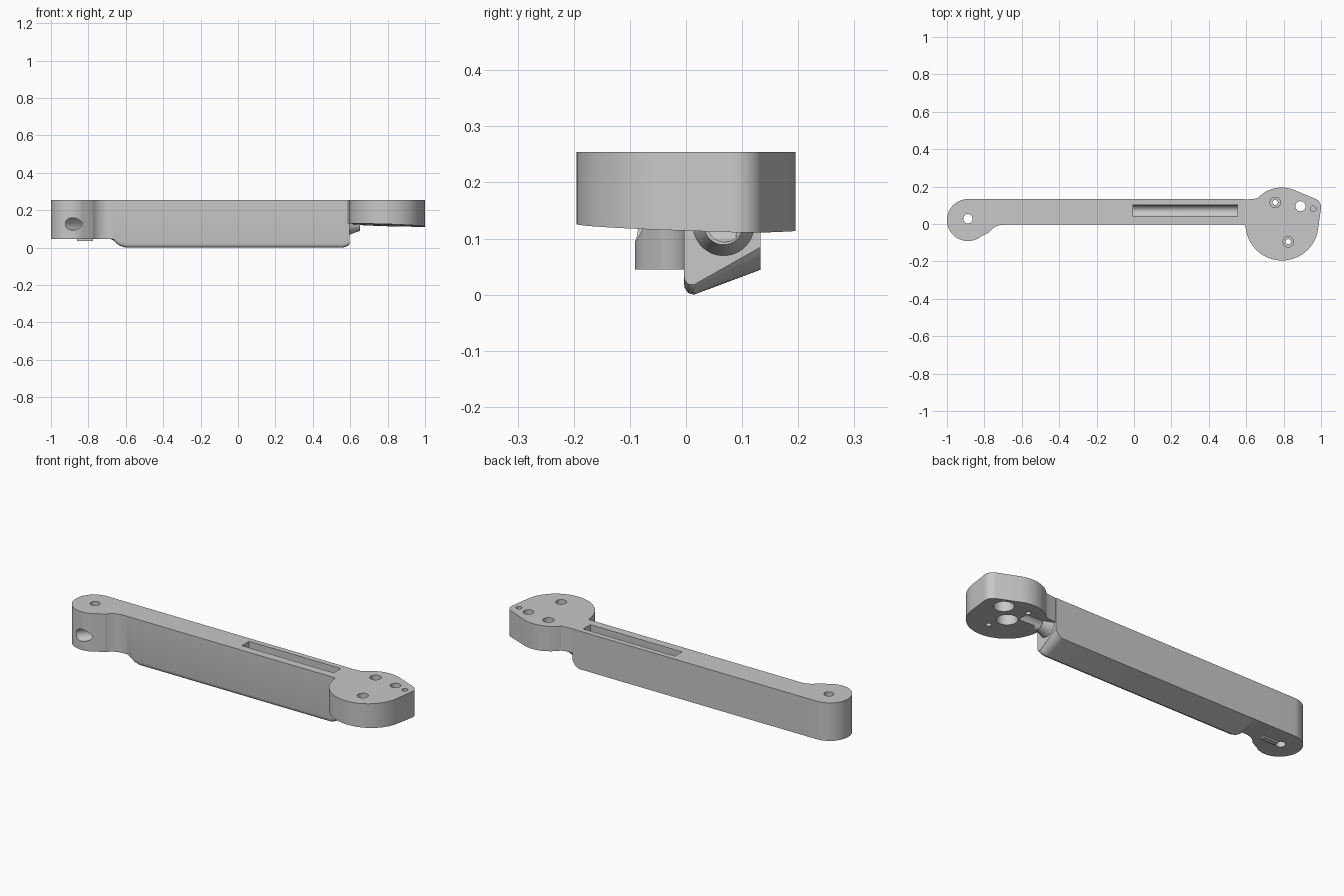
import bpy, bmesh, math
from mathutils import Vector

if "Cube" in bpy.data.objects:
    bpy.data.objects.remove(bpy.data.objects["Cube"])

TOP = 0.254
SHADE = (0.58, 0.58, 0.58, 1)
grey = bpy.data.materials.new("plain grey")
grey.use_nodes = True
grey.diffuse_color = SHADE
grey.node_tree.nodes["Principled BSDF"].inputs["Base Color"].default_value = SHADE


def loft(name, rings):
    """Skin a row of equal closed rings and cap both ends."""
    bm = bmesh.new()
    loops = [[bm.verts.new(p) for p in ring] for ring in rings]
    for a, b in zip(loops, loops[1:]):
        for i in range(len(a)):
            j = (i + 1) % len(a)
            bm.faces.new((a[i], a[j], b[j], b[i]))
    bm.faces.new(loops[0])
    bm.faces.new(loops[-1])
    bmesh.ops.recalc_face_normals(bm, faces=bm.faces)
    mesh = bpy.data.meshes.new(name)
    bm.to_mesh(mesh)
    bm.free()
    mesh.materials.append(grey)
    ob = bpy.data.objects.new(name, mesh)
    bpy.context.collection.objects.link(ob)
    return ob


def prism(name, outline, base, top):
    return loft(name, [[(x, y, base(x, y)) for x, y in outline],
                       [(x, y, top) for x, y in outline]])


def rod(name, a, b, r1, r2=None, n=40):
    """Round bar or cone between two points."""
    a, b = Vector(a), Vector(b)
    turn = (b - a).to_track_quat('Z', 'Y')
    rings = []
    for c, r in ((a, r1), (b, r2 or r1)):
        rings.append([c + turn @ Vector((r * math.cos(t), r * math.sin(t), 0))
                      for t in (math.tau * (i + 0.5) / n for i in range(n))])
    return loft(name, rings)


def box(name, x0, x1, y0, y1, z0, z1):
    return prism(name, [(x0, y0), (x1, y0), (x1, y1), (x0, y1)], lambda x, y: z0, z1)


def arc(cx, cy, r, start, end, n):
    return [(cx + r * math.cos(math.radians(start + (end - start) * i / n)),
             cy + r * math.sin(math.radians(start + (end - start) * i / n)))
            for i in range(n + 1)]


def combine(body, part, operation):
    part.hide_render = True
    mod = body.modifiers.new(operation, 'BOOLEAN')
    mod.operation, mod.solver, mod.object = operation, 'EXACT', part
    bpy.context.view_layer.objects.active = body
    bpy.ops.object.modifier_apply(modifier=mod.name)
    bpy.data.objects.remove(part)


# Long arm: wedge-bottomed section with a rounded toe and heel
def section(x, lift, slant=0):
    def low(y, extra):
        z = max(0, 0.38 * y - 0.006) + lift + slant * y + extra
        return z if x > 0 else min(0.045, z)
    ys = [(-0.004, 0.022), (-0.002, 0.011), (0.004, 0.003), (0.014, 0), (0.133, 0)]
    return ([(x, -0.004, TOP + 0.02)] + [(x, y, low(y, e)) for y, e in ys]
            + [(x, 0.133, TOP + 0.02)])


heel = [(-0.7, 0.06), (-0.68, 0.05), (-0.665, 0.038), (-0.65, 0.022), (-0.63, 0.009), (-0.6, 0)]
rings = [section(x, h) for x, h in heel]
SWEEP = math.radians(55)
for i in range(9):
    t = SWEEP * i / 8
    k = (1 - math.cos(t)) / (1 - math.cos(SWEEP))
    rings.append(section(0.55 + 0.047 * math.sin(t) / math.sin(SWEEP), 0.015 * k, 0.19 * k))
link = loft("arm_link", rings)

# Round foot at one end, blending into the arm with a concave fillet
foot = arc(-0.888, 0.021, 0.112, 90, 308, 48)
foot += arc(-0.695, -0.104, 0.1, 145, 90, 14)
foot += [(-0.64, 0.01), (-0.64, 0.12), (-0.7, 0.133)]
combine(link, prism("round_foot", foot, lambda x, y: 0.045, TOP + 0.03), 'UNION')

# Wide head with a slightly tilted underside
head = arc(0.791, 0, 0.195, 183, 350, 44)
head += arc(0.952, 0.09, 0.048, -8, 68, 12)
head += arc(0.79, 0.02, 0.175, 70, 137, 16)
head += [(0.645, 0.135), (0.62, 0.133), (0.57, 0.125), (0.57, 0.012)]
combine(link, prism("head", head,
                    lambda x, y: 0.12 - 0.03 * (x - 0.79) - 0.03 * y, TOP + 0.04), 'UNION')

# Tapered boss around the cable outlet under the head
combine(link, rod("outlet_boss", (0.57, 0.067, 0.124), (0.652, 0.067, 0.124), 0.064, 0.035), 'UNION')

# Locating key under the foot
combine(link, box("locating_key", -0.86, -0.775, 0.014, 0.042, 0.036, 0.06), 'UNION')

# Trim the joined body to one flat top, then cut channel, side entry and slot
cuts = [
    box("top_trim", -1.5, 1.5, -0.5, 0.5, TOP, 0.5),
    rod("channel", (-0.77, 0.069, 0.125), (0.75, 0.069, 0.125), 0.031),
    rod("side_entry", (-0.94, -0.16, 0.126), (-0.755, 0.077, 0.126), 0.033),
    box("top_slot", -0.005, 0.553, 0.041, 0.103, 0.13, 0.3),
]


# Vertical holes: x, y, radius, bottom, top
def hole(x, y, r, z0=-0.1, z1=0.4):
    cuts.append(rod("hole", (x, y, z0), (x, y, z1), r))


hole(-0.888, 0.028, 0.025)
hole(0.79, 0, 0.052, 0.05, 0.2)
hole(0.89, 0.095, 0.027)
hole(0.89, 0.095, 0.05, 0.05, 0.2)
hole(0.958, 0.081, 0.015, 0.2)
for x, y in ((0.755, 0.115), (0.825, -0.095)):
    hole(x, y, 0.014)
    hole(x, y, 0.028, 0.19)
for cutter in cuts:
    combine(link, cutter, 'DIFFERENCE')

# Smooth curved walls, crisp edges
bpy.ops.object.select_all(action='DESELECT')
link.select_set(True)
bpy.context.view_layer.objects.active = link
bpy.ops.object.shade_smooth_by_angle(angle=math.radians(30))
